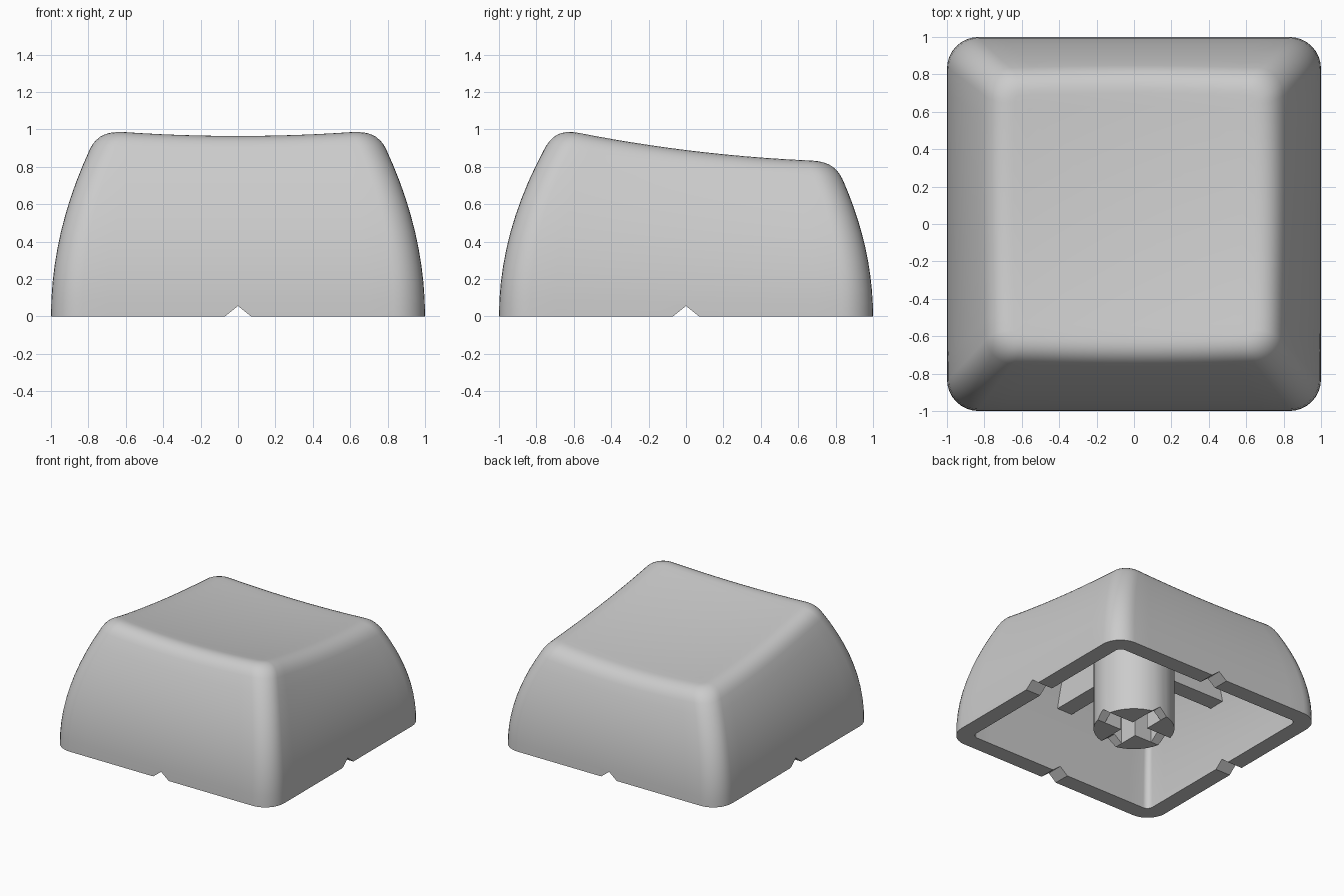
import bpy, bmesh
from math import sin, cos, pi, radians

if "Cube" in bpy.data.objects:
    bpy.data.objects.remove(bpy.data.objects["Cube"])

grey = bpy.data.materials.new("plain grey plastic")
grey.use_nodes = True
grey.diffuse_color = (0.6, 0.6, 0.6, 1)
grey.node_tree.nodes["Principled BSDF"].inputs["Base Color"].default_value = (0.6, 0.6, 0.6, 1)

CORNER, SIDE, WALL, ROUND, DISH = 8, 12, 10, 7, 10
TILT = 0.05  # the side walls lean in more towards the lower back


def top_height(x, y):
    """Sloping, spherically dished top."""
    return 0.863 - 0.125 * y + 0.063 * (x * x + y * y)


def make_object(name, bm):
    bmesh.ops.recalc_face_normals(bm, faces=bm.faces)
    mesh = bpy.data.meshes.new(name)
    bm.to_mesh(mesh)
    bm.free()
    mesh.materials.append(grey)
    obj = bpy.data.objects.new(name, mesh)
    bpy.context.collection.objects.link(obj)
    return obj


def plan_points():
    """Rounded square as (corner-centre factors, corner-arc direction)."""
    pts = []
    signs = [(1, 1), (-1, 1), (-1, -1), (1, -1)]
    for q, (sx, sy) in enumerate(signs):
        for i in range(CORNER + 1):
            a = (q + i / CORNER) * pi / 2
            pts.append((sx, sy, cos(a), sin(a)))
        nx, ny = signs[(q + 1) % 4]
        a = (q + 1) * pi / 2
        for i in range(1, SIDE):
            t = i / SIDE
            pts.append((sx + (nx - sx) * t, sy + (ny - sy) * t, cos(a), sin(a)))
    return pts


def skin_rings(half, kx, ky, radius, drop, fillet):
    """Rings running up a curved wall, over a rounded edge and across the top."""
    columns = []
    for sx, sy, cx, cy in plan_points():
        def plan(z, inset=0):
            r = max(radius * (1 - 0.2 * z) - inset, 0.02)
            return (sx * (half - (kx + TILT * sy) * z * z - inset - r) + cx * r,
                    sy * (half - ky * z * z - inset - r) + cy * r)
        ze = 0.8
        for _ in range(12):
            ze = top_height(*plan(ze)) - drop
        z0 = ze - fillet * 0.88
        col = [(*plan(z0 * i / WALL), z0 * i / WALL) for i in range(WALL + 1)]
        edge = (*plan(ze), ze)
        x2, y2 = plan(ze, fillet)
        end = (x2, y2, top_height(x2, y2) - drop)
        start = col[-1]
        for i in range(1, ROUND + 1):
            t = i / ROUND
            col.append(tuple((1 - t) ** 2 * a + 2 * t * (1 - t) * b + t * t * c
                             for a, b, c in zip(start, edge, end)))
        for i in range(1, DISH):
            s = 1 - i / DISH
            col.append((x2 * s, y2 * s, top_height(x2 * s, y2 * s) - drop))
        columns.append(col)
    return list(zip(*columns))


def bridge(bm, a, b):
    n = len(a)
    for i in range(n):
        bm.faces.new((a[i], a[(i + 1) % n], b[(i + 1) % n], b[i]))


def make_shell():
    bm = bmesh.new()
    rims = []
    for half, kx, ky, radius, drop, fillet in ((1, 0.31, 0.303, 0.17, 0, 0.105),
                                               (0.865, 0.2, 0.2, 0.05, 0.15, 0.03)):
        rings = [[bm.verts.new(p) for p in ring]
                 for ring in skin_rings(half, kx, ky, radius, drop, fillet)]
        for a, b in zip(rings, rings[1:]):
            bridge(bm, a, b)
        centre = bm.verts.new((0, 0, top_height(0, 0) - drop))
        last = rings[-1]
        for i, v in enumerate(last):
            bm.faces.new((v, last[(i + 1) % len(last)], centre))
        rims.append(rings[0])
    bridge(bm, *rims)
    return make_object("keycap_shell", bm)


def hexahedron(name, bottom, top):
    bm = bmesh.new()
    lo = [bm.verts.new(p) for p in bottom]
    hi = [bm.verts.new(p) for p in top]
    bridge(bm, lo, hi)
    bm.faces.new(lo)
    bm.faces.new(hi)
    return make_object(name, bm)


def box(name, hx, hy, z0, z1):
    c = [(-hx, -hy), (hx, -hy), (hx, hy), (-hx, hy)]
    return hexahedron(name, [(x, y, z0) for x, y in c], [(x, y, z1) for x, y in c])


def groove(name, along_x):
    """Triangular prism that cuts a V notch right across the base."""
    bm = bmesh.new()
    ends = []
    for e in (-1.2, 1.2):
        prof = [(-0.14, -0.056), (0.14, -0.056), (0, 0.056)]
        ends.append([bm.verts.new((e, w, z) if along_x else (w, e, z)) for w, z in prof])
    bridge(bm, *ends)
    for e in ends:
        bm.faces.new(e)
    return make_object(name, bm)


def cut(obj, cutters):
    for c in cutters:
        mod = obj.modifiers.new("cut", "BOOLEAN")
        mod.operation = "DIFFERENCE"
        mod.solver = "EXACT"
        mod.object = c
    bpy.context.view_layer.update()
    evaluated = obj.evaluated_get(bpy.context.evaluated_depsgraph_get())
    mesh = bpy.data.meshes.new_from_object(evaluated)
    obj.modifiers.clear()
    obj.data = mesh
    mesh.materials.clear()
    mesh.materials.append(grey)


# Shell and hollow round stem
shell = make_shell()
bm = bmesh.new()
bmesh.ops.create_cone(bm, cap_ends=True, segments=48, radius1=0.305, radius2=0.305, depth=0.78)
bmesh.ops.translate(bm, verts=bm.verts, vec=(0, 0, 0.39))
stem = make_object("stem", bm)

# V notches across the base and the cross-shaped socket
grooves = [groove("groove_cutter_x", True), groove("groove_cutter_y", False)]
cross = [box("socket_cutter_x", 0.228, 0.07, -0.1, 0.45),
         box("socket_cutter_y", 0.07, 0.228, -0.1, 0.45)]
cut(shell, grooves)
cut(stem, grooves + cross)
for c in grooves + cross:
    bpy.data.objects.remove(c)

# Four ribs joining the stem to the walls under the ceiling
parts = [shell, stem]
for name, (dx, dy) in {"left": (1, 0), "right": (-1, 0), "back": (0, 1), "front": (0, -1)}.items():
    def foot(outer):
        return [(dx * d - dy * w, dy * d + dx * w)
                for d, w in ((0.26, -0.07), (outer, -0.07), (outer, 0.07), (0.26, 0.07))]
    parts.append(hexahedron("rib_" + name, [(x, y, 0.51) for x, y in foot(0.86)],
                            [(x, y, top_height(x, y) - 0.1) for x, y in foot(0.73)]))

# Smooth curved faces, crisp edges
bpy.ops.object.select_all(action="DESELECT")
for p in parts:
    p.select_set(True)
bpy.context.view_layer.objects.active = shell
bpy.ops.object.shade_smooth_by_angle(angle=radians(32))
